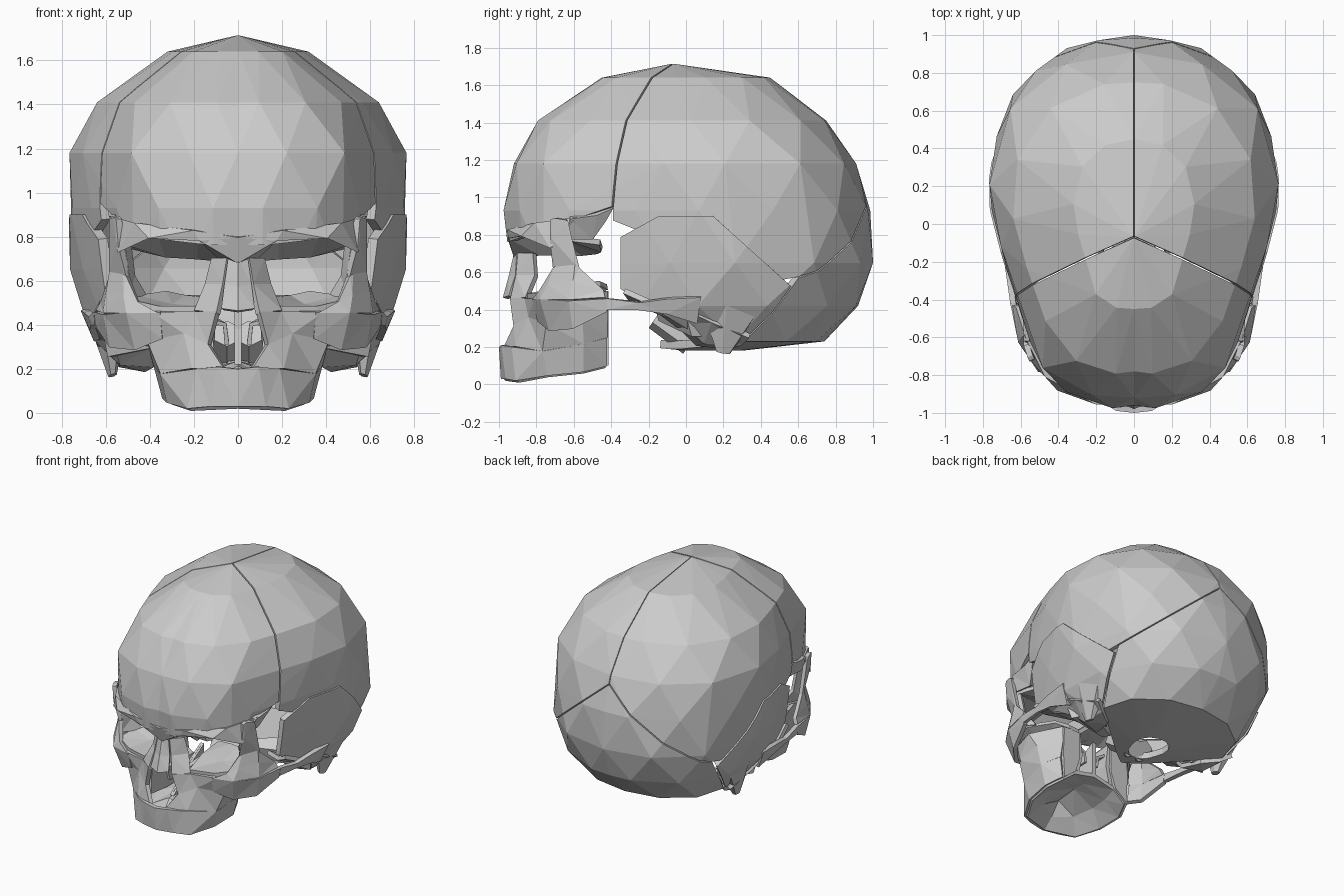
import bpy, bmesh
from mathutils import Vector

THICK = 0.045


def finish(name, bm, offset, thick=THICK):
    """Turn a half-mesh into an object, mirror it over x = 0 and give it thickness."""
    bmesh.ops.triangulate(bm, faces=bm.faces[:])
    mesh = bpy.data.meshes.new(name)
    bm.to_mesh(mesh)
    bm.free()
    ob = bpy.data.objects.new(name, mesh)
    bpy.context.collection.objects.link(ob)
    ob.modifiers.new("mirror", 'MIRROR').use_axis[0] = True
    if thick:
        s = ob.modifiers.new("bone thickness", 'SOLIDIFY')
        s.thickness, s.offset = thick, offset
    return ob


def patch(name, rows, thick=0.03):
    """Sheet of bone spanned by rows of (x, y, z) points."""
    bm = bmesh.new()
    grid = [[bm.verts.new(p) for p in row] for row in rows]
    for a, b in zip(grid, grid[1:]):
        for j in range(len(a) - 1):
            bm.faces.new((a[j], a[j + 1], b[j + 1], b[j]))
    bmesh.ops.remove_doubles(bm, verts=bm.verts[:], dist=0.0005)
    return finish(name, bm, 0, thick)


# Half outline of the braincase seen from above, front to back
PLAN = [(0, -.96), (.22, -.945), (.48, -.79), (.59, -.42), (.70, -.1),
        (.76, .25), (.65, .68), (.36, .93), (0, 1.0)]
# Braincase levels: z, front y, back y, half width
LEVELS = [(1.64, -.45, .45, .32), (1.41, -.78, .75, .65), (1.18, -.92, .91, .765),
          (.93, -.96, .985, .765), (.65, -.93, 1.0, .75),
          (.42, -.9, .92, .69), (.23, -.5, .74, .55), (.18, 0, .3, .13)]


def cranium_half():
    """Irregular low-poly shell: convex hull of staggered rings, opened at x = 0 and below."""
    mids = [((a[0] + b[0]) * .512, (a[1] + b[1]) * .512) for a, b in zip(PLAN, PLAN[1:])]
    staggered = [PLAN[0]] + mids + [PLAN[-1]]
    bm = bmesh.new()
    bm.verts.new((0, -.07, 1.715))
    for i, (z, yf, yb, w) in enumerate(LEVELS):
        for x, y in (staggered if i % 2 else PLAN):
            bm.verts.new((x * w / .76, yf + (y + .96) / 1.96 * (yb - yf), z))
    bmesh.ops.convex_hull(bm, input=bm.verts[:])
    opened = [f for f in bm.faces if all(v.co.x < .001 for v in f.verts)
              or all(v.co.z < .19 for v in f.verts)]
    bmesh.ops.delete(bm, geom=opened, context='FACES')
    bmesh.ops.delete(bm, geom=[v for v in bm.verts if not v.link_faces], context='VERTS')
    bm.normal_update()
    for f in bm.faces:
        if f.normal.dot(f.calc_center_median() - Vector((0, .05, .8))) < 0:
            f.normal_flip()
    return bm


def cranial_bone(name, planes, bulge=0.0):
    """Part of the braincase where a*x + b*y + c*z < d for every plane."""
    bm = cranium_half()
    for a, b, c, d in planes:
        n = Vector((a, b, c))
        bmesh.ops.bisect_plane(bm, geom=bm.verts[:] + bm.edges[:] + bm.faces[:],
                               plane_co=n * (d / n.length_squared), plane_no=n,
                               clear_outer=True)
    for v in bm.verts:
        v.co.x += bulge
    return finish(name, bm, -1)


# Braincase bones, split along the sutures
G = 0.005
cranial_bone("frontal_bone", [(.42, 1, -.08, -.206 - G), (0, .34, -1, -1.086)])
cranial_bone("parietal_bones", [(-.42, -1, .08, .206 - G), (-1, 0, 0, -.003),
                                (-.85, 0, -1, -1.12 - G), (0, -.4, -1, -.72)])
cranial_bone("occipital_bone", [(.85, 0, 1, 1.12 - G), (.8, -1, .6, .26 - G)])
cranial_bone("temporal_bones", [(0, 0, 1, .90), (0, .9, 1, 1.03), (0, -1, 0, .35),
                                (0, -.55, 1, .98), (-.8, 1, -.6, -.26 - G),
                                (0, -.6, -1, -.30), (-1, 0, 0, -.36)], .012)


def spike(name, base, tip, r1, r2, sides, squash):
    """Faceted tapering lump from base to tip, squashed across x."""
    base, tip = Vector(base), Vector(tip)
    bm = bmesh.new()
    bmesh.ops.create_cone(bm, cap_ends=True, segments=sides, radius1=r1, radius2=r2,
                          depth=(tip - base).length)
    rot = (tip - base).to_track_quat('Z', 'Y').to_matrix()
    mid = (base + tip) / 2
    for v in bm.verts:
        p = rot @ v.co
        v.co = Vector((p.x * squash, p.y, p.z)) + mid
    return finish(name, bm, 0, 0)


# Temporal bone projections and underside
spike("mastoid_processes", (.60, .25, .46), (.56, .20, .17), .20, .04, 6, .5)
spike("petrous_ridges", (.56, .10, .36), (.15, -.12, .38), .13, .05, 5, 1)
spike("basilar_process", (.05, .03, .23), (.05, -.16, .36), .08, .07, 6, 1)
patch("temporal_undersides", [
    [(.63, -.33, .50), (.67, -.15, .42), (.66, .02, .40), (.64, .14, .34), (.60, .34, .26)],
    [(.55, -.30, .46), (.58, -.15, .39), (.56, -.02, .34), (.53, .10, .23), (.53, .30, .22)],
    [(.42, -.24, .45), (.42, -.14, .39), (.40, -.02, .30), (.38, .06, .22), (.42, .22, .20)]])
patch("zygomatic_arches", [
    [(.635, -.42, .40), (.655, -.25, .40), (.66, -.10, .38), (.64, .06, .33)],
    [(.64, -.42, .46), (.665, -.25, .44), (.685, -.10, .46), (.70, .08, .47)]])

# Brow ridge and roof of the eye sockets
patch("brow_and_orbit_roof", [
    [(0, -.945, .80), (.20, -.94, .83), (.46, -.80, .86), (.57, -.58, .89)],
    [(0, -.91, .69), (.17, -.94, .79), (.40, -.87, .80), (.54, -.72, .74)],
    [(.07, -.78, .70), (.18, -.72, .81), (.37, -.70, .83), (.52, -.62, .78)],
    [(.07, -.55, .70), (.18, -.47, .71), (.33, -.45, .72), (.49, -.46, .76)]])
patch("temple_flanges", [
    [(.57, -.62, .89), (.575, -.48, .91), (.58, -.39, .95)],
    [(.53, -.64, .78), (.51, -.50, .78), (.55, -.43, .88)]])

# Upper jaw
patch("tooth_arch", [
    [(0, -.975, .03), (.12, -.95, .03), (.22, -.90, .02), (.31, -.74, .05),
     (.33, -.55, .07), (.28, -.43, .10)],
    [(0, -.985, .20), (.09, -.975, .21), (.18, -.92, .20), (.34, -.76, .18),
     (.37, -.55, .22), (.30, -.43, .25)]])
patch("maxilla_walls", [
    [(.06, -.96, .20), (.20, -.90, .20), (.34, -.76, .18), (.37, -.55, .22), (.30, -.43, .25)],
    [(.13, -.91, .31), (.24, -.83, .36), (.40, -.74, .33), (.40, -.56, .36), (.28, -.43, .38)],
    [(.09, -.93, .46), (.19, -.85, .46), (.38, -.80, .46), (.44, -.60, .46), (.28, -.43, .50)]])
patch("palate", [
    [(0, -.975, .03), (0, -.90, .10), (0, -.82, .20)],
    [(.22, -.90, .02), (.14, -.82, .12), (0, -.82, .20)],
    [(.31, -.74, .05), (.20, -.68, .15), (0, -.65, .22)],
    [(.33, -.55, .07), (.20, -.55, .16), (0, -.55, .22)],
    [(.28, -.43, .10), (.18, -.43, .18), (0, -.43, .22)]])
patch("maxilla_backs", [
    [(.28, -.43, .10), (.18, -.43, .18)],
    [(.29, -.43, .30), (.14, -.43, .30)],
    [(.28, -.43, .50), (.14, -.43, .50)]])
patch("nasal_side_walls", [
    [(.12, -.90, .24), (.15, -.68, .20), (.15, -.43, .20)],
    [(.13, -.88, .36), (.12, -.66, .34), (.12, -.43, .34)],
    [(.12, -.88, .46), (.15, -.66, .50), (.14, -.43, .51)]])
patch("nasal_conchae", [
    [(.13, -.80, .42), (.13, -.46, .44)],
    [(.06, -.78, .40), (.06, -.46, .40)],
    [(.05, -.76, .31), (.05, -.46, .32)]], .02)
patch("nasal_septum", [
    [(.008, -.80, .22), (.008, -.43, .22)],
    [(.008, -.60, .38), (.008, -.43, .48)]], .015)

# Nose bridge
patch("nasal_bones", [
    [(0, -.965, .46), (.07, -.935, .47)],
    [(0, -.935, .57), (.055, -.90, .58)],
    [(0, -.905, .70), (.04, -.89, .70)]])
patch("maxilla_frontal_processes", [
    [(.09, -.93, .45), (.19, -.85, .46)],
    [(.06, -.90, .58), (.14, -.80, .58)],
    [(.04, -.89, .70), (.11, -.81, .70)]])

# Eye socket floors
patch("orbit_floors", [
    [(.18, -.85, .47), (.36, -.80, .47), (.49, -.74, .50)],
    [(.15, -.65, .51), (.30, -.62, .48), (.46, -.60, .52)],
    [(.14, -.43, .52), (.24, -.42, .52), (.33, -.46, .54)]])

# Cheekbones with the strut rising to the brow
patch("cheekbones", [
    [(.34, -.78, .34), (.46, -.72, .29), (.57, -.60, .30), (.63, -.42, .39)],
    [(.35, -.81, .46), (.50, -.77, .46), (.60, -.62, .45), (.64, -.42, .46)]])
patch("cheekbone_struts", [
    [(.36, -.81, .45), (.50, -.77, .45), (.60, -.62, .45), (.63, -.43, .46)],
    [(.45, -.77, .50), (.51, -.73, .53), (.585, -.60, .55), (.61, -.44, .50)],
    [(.50, -.70, .62), (.51, -.69, .63), (.57, -.59, .64), (.57, -.57, .62)],
    [(.53, -.72, .76), (.54, -.71, .78), (.57, -.62, .80), (.57, -.61, .78)],
    [(.54, -.72, .88), (.55, -.70, .89), (.57, -.64, .88), (.57, -.63, .87)]])
patch("orbit_outer_walls", [
    [(.51, -.70, .53), (.42, -.55, .52)],
    [(.51, -.69, .63), (.48, -.60, .62)],
    [(.53, -.70, .78), (.50, -.62, .78)]])
